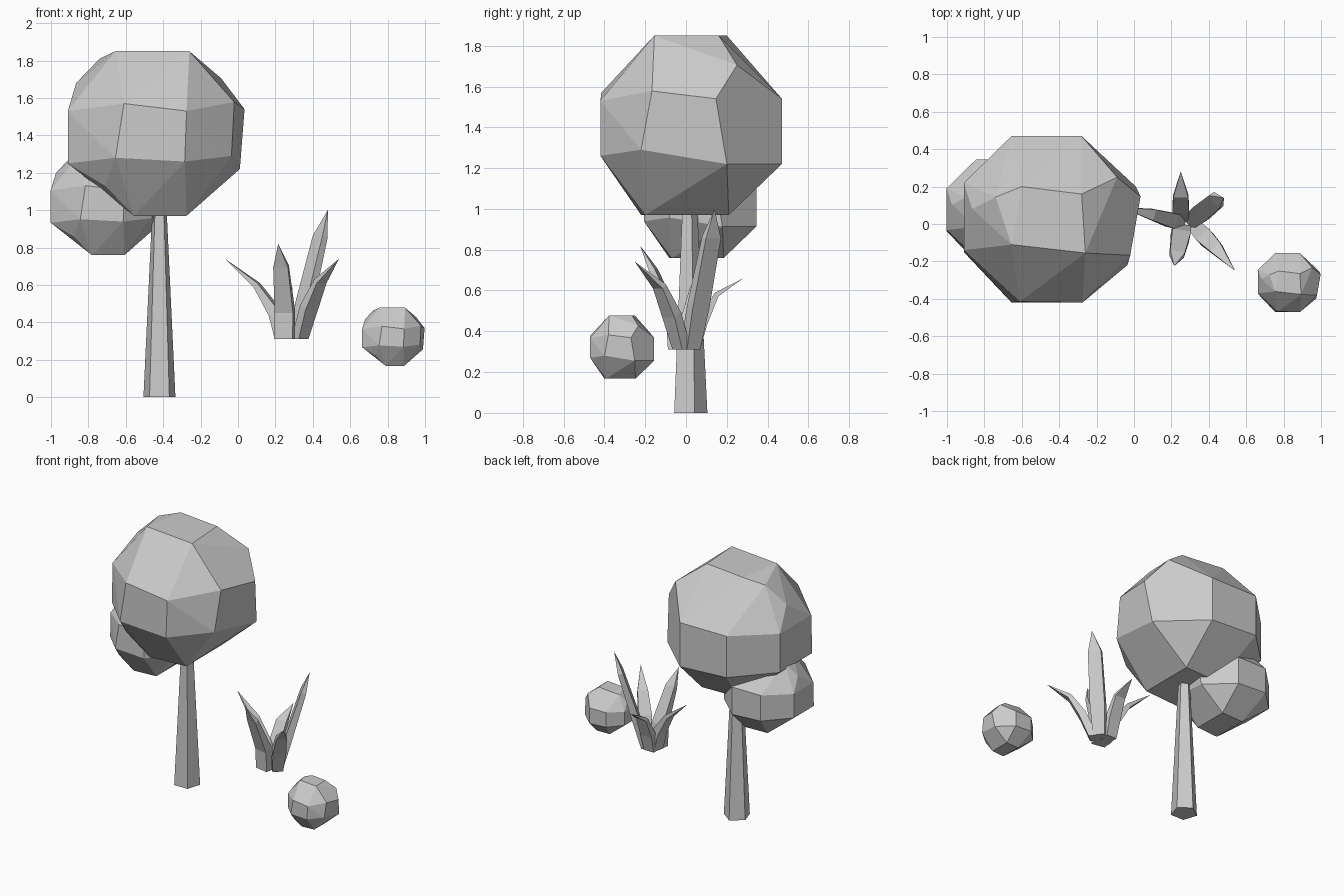
import bpy, bmesh
from math import cos, sin, radians
from mathutils import Vector

if "Cube" in bpy.data.objects:
    bpy.data.objects.remove(bpy.data.objects["Cube"])

def finish(bm, name):
    bmesh.ops.recalc_face_normals(bm, faces=bm.faces[:])
    me = bpy.data.meshes.new(name)
    bm.to_mesh(me)
    bm.free()
    ob = bpy.data.objects.new(name, me)
    bpy.context.collection.objects.link(ob)
    return ob

def bridge(bm, a, b):
    for i in range(len(a)):
        j = (i + 1) % len(a)
        bm.faces.new((a[i], a[j], b[j], b[i]))

# Faceted foliage ball: irregular hull, six flat sides plus corner points
CENTER = Vector((-.44, .025, 1.41))
HULL = [
    (-.02, -.167, 1.578), (.035, .147, 1.54), (.01, .2, 1.22), (-.035, -.22, 1.29),
    (-.275, -.42, 1.53), (-.285, -.42, 1.26), (-.655, -.42, 1.28), (-.61, -.415, 1.57),
    (-.655, -.11, 1.85), (-.26, -.155, 1.85), (-.28, .16, 1.85), (-.6, .2, 1.85),
    (-.28, .47, 1.54), (-.28, .47, 1.22), (-.655, .47, 1.24), (-.655, .47, 1.54),
    (-.91, -.14, 1.53), (-.91, .22, 1.53), (-.91, .22, 1.25), (-.91, -.15, 1.25),
    (-.555, -.22, .97), (-.275, -.2, .97), (-.275, .21, .97), (-.555, .2, .97),
    (-.09, .25, 1.705), (-.74, .144, 1.81), (-.865, .08, 1.68), (-.71, -.27, 1.13),
]

def ball(name, center, s):
    bm = bmesh.new()
    for p in HULL:
        bm.verts.new((Vector(p) - CENTER) * s + Vector(center))
    bmesh.ops.convex_hull(bm, input=bm.verts[:])
    bmesh.ops.dissolve_limit(bm, angle_limit=radians(6), verts=bm.verts[:], edges=bm.edges[:])
    return finish(bm, name)

ball("tree_crown", CENTER, 1)
ball("lower_crown", (-.71, .07, 1.032), .62)
ball("small_bush", (.83, -.313, .323), .353)

# Five-sided tapered trunk
bm = bmesh.new()
rings = [[bm.verts.new((-.42 + r * cos(radians(18 + 72 * i)), .015 + r * sin(radians(18 + 72 * i)), z))
          for i in range(5)] for r, z in ((.09, 0), (.038, 1.05))]
bridge(bm, *rings)
bm.faces.new(rings[0])
bm.faces.new(rings[1])
finish(bm, "trunk")

# Pointed, bent leaves: centreline points, then widths and thicknesses
def leaf(name, path, widths, thicks):
    pts = [Vector(p) for p in path]
    out = pts[-1] - pts[0]
    side = Vector((-out.y, out.x, 0)).normalized()
    bm = bmesh.new()
    rings = []
    for i, (w, t) in enumerate(zip(widths, thicks)):
        tangent = pts[i + 1] - pts[max(i - 1, 0)]
        if i == 0:
            tangent = Vector((0, 0, 1))
        n = tangent.cross(side).normalized()
        rings.append([bm.verts.new(pts[i] + side * a * w / 2 + n * b * t / 2)
                      for a, b in ((-1, -1), (1, -1), (1, 1), (-1, 1))])
    for a, b in zip(rings, rings[1:]):
        bridge(bm, a, b)
    tip = bm.verts.new(pts[-1])
    for i in range(4):
        bm.faces.new((rings[-1][i], rings[-1][(i + 1) % 4], tip))
    bm.faces.new(rings[0])
    finish(bm, name)

leaf("leaf_left", [(.24, .01, .31), (.20, .02, .45), (.10, .05, .60), (-.07, .09, .74)],
     (.08, .08, .06), (.07, .06, .03))
leaf("leaf_back", [(.25, .04, .31), (.25, .08, .44), (.25, .15, .58), (.25, .28, .66)],
     (.08, .09, .08), (.06, .05, .025))
leaf("leaf_front", [(.25, -.04, .31), (.25, -.06, .46), (.23, -.16, .70), (.215, -.225, .82)],
     (.1, .1, .08), (.08, .06, .03))
leaf("leaf_front_right", [(.33, -.02, .31), (.38, -.07, .48), (.44, -.13, .62), (.54, -.25, .74)],
     (.07, .09, .07), (.06, .05, .03))
leaf("leaf_tall", [(.31, .02, .31), (.36, .06, .52), (.44, .125, .86), (.48, .14, 1.0)],
     (.08, .1, .09), (.06, .05, .035))
